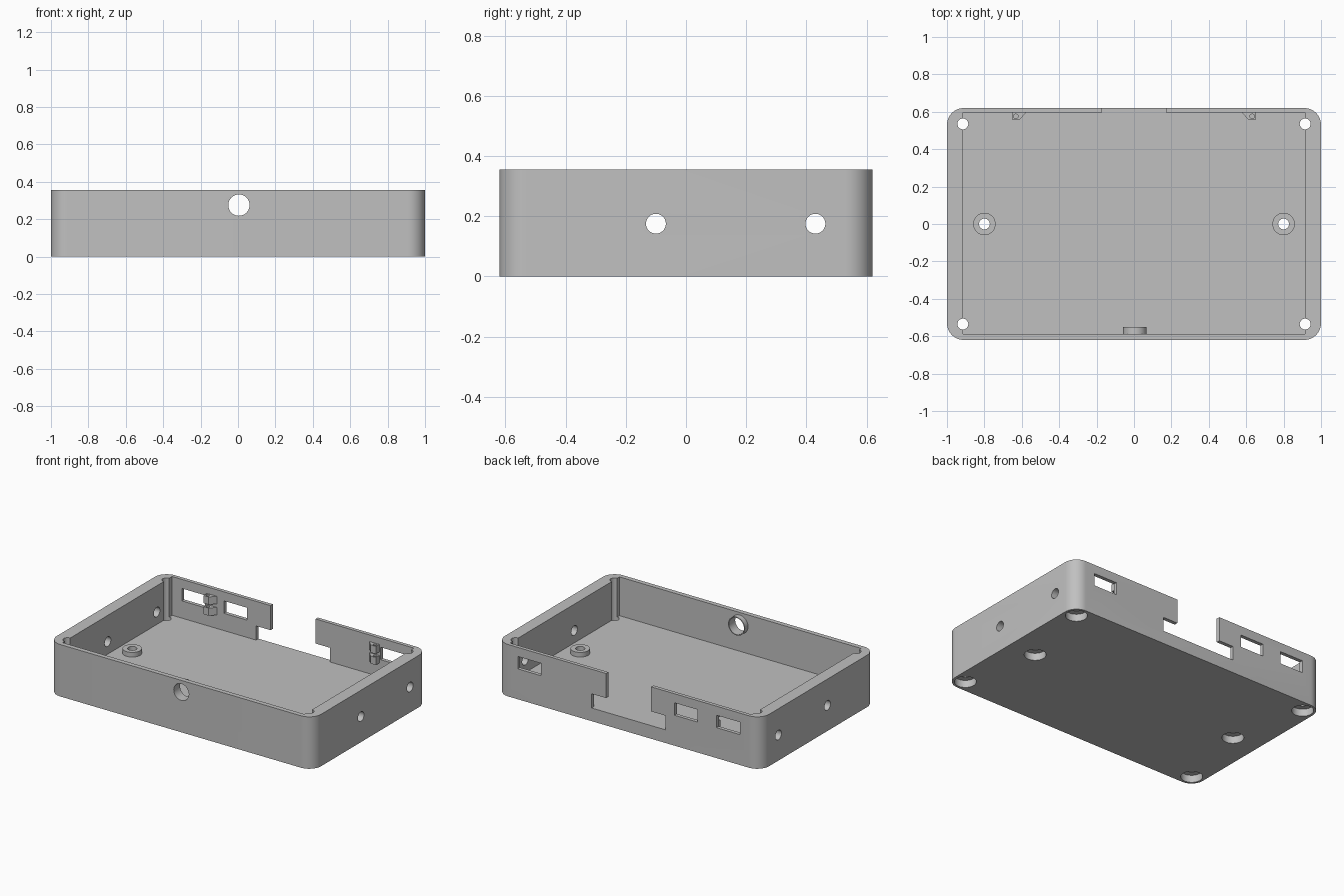
import bpy, bmesh, math
from mathutils import Matrix

if "Cube" in bpy.data.objects:
    bpy.data.objects.remove(bpy.data.objects["Cube"])

HX, HY, H, FLOOR = 1.0, 0.62, 0.355, 0.09
BACK, FRONT, SIDE = 0.595, -0.588, 0.915    # inner wall planes

grey = bpy.data.materials.new("plain grey")
grey.use_nodes = True
colour = (0.53, 0.53, 0.53, 1)
grey.diffuse_color = colour
grey.node_tree.nodes["Principled BSDF"].inputs["Base Color"].default_value = colour


def add(name, bm):
    bmesh.ops.recalc_face_normals(bm, faces=bm.faces)
    mesh = bpy.data.meshes.new(name)
    bm.to_mesh(mesh)
    bm.free()
    mesh.materials.append(grey)
    obj = bpy.data.objects.new(name, mesh)
    bpy.context.collection.objects.link(obj)
    return obj


def prism(name, points, z0, z1):
    bm = bmesh.new()
    face = bm.faces.new([bm.verts.new((x, y, z0)) for x, y in points])
    top = bmesh.ops.extrude_face_region(bm, geom=[face])["geom"]
    verts = [g for g in top if isinstance(g, bmesh.types.BMVert)]
    bmesh.ops.translate(bm, verts=verts, vec=(0, 0, z1 - z0))
    return add(name, bm)


def block(name, x0, x1, y0, y1, z0, z1):
    return prism(name, [(x0, y0), (x1, y0), (x1, y1), (x0, y1)], z0, z1)


def rod(name, axis, centre, radius, length, sides=40):
    bm = bmesh.new()
    bmesh.ops.create_cone(bm, cap_ends=True, segments=sides,
                          radius1=radius, radius2=radius, depth=length)
    turn = {"X": Matrix.Rotation(math.pi / 2, 4, "Y"),
            "Y": Matrix.Rotation(math.pi / 2, 4, "X"),
            "Z": Matrix.Identity(4)}[axis]
    bmesh.ops.transform(bm, matrix=Matrix.Translation(centre) @ turn, verts=bm.verts)
    return add(name, bm)


def cut(obj, cutter):
    cutter.hide_render = True
    mod = obj.modifiers.new("cut", "BOOLEAN")
    mod.operation = "DIFFERENCE"
    mod.solver = "EXACT"
    mod.object = cutter
    bpy.context.view_layer.objects.active = obj
    bpy.ops.object.modifier_apply(modifier=mod.name)
    bpy.data.objects.remove(cutter)


# Tray body with rounded upright corners
R, STEPS = 0.09, 12
outline = []
for k, (sx, sy) in enumerate([(1, 1), (-1, 1), (-1, -1), (1, -1)]):
    for i in range(STEPS + 1):
        a = math.pi / 2 * (k + i / STEPS)
        outline.append((sx * (HX - R) + R * math.cos(a), sy * (HY - R) + R * math.sin(a)))
tray = prism("tray", outline, 0, H)
parts = [tray]
cut(tray, block("pocket", -SIDE, SIDE, FRONT, BACK, FLOOR, 0.5))

# Stepped opening in the back wall
cut(tray, block("opening_top", -0.17, 0.17, 0.5, 0.7, FLOOR, 0.5))
cut(tray, block("opening_low", -0.28, 0.28, 0.5, 0.7, FLOOR, 0.187))

# Port windows in the back wall
for x in (0.75, -0.435, -0.753):
    cut(tray, block("port", x - 0.088, x + 0.088, 0.57, 0.7, 0.208, 0.293))

# Round holes in the side walls and the front wall
for y in (-0.1, 0.43):
    cut(tray, rod("side_hole", "X", (0, y, 0.175), 0.033, 2.4))
cut(tray, rod("front_hole", "Y", (0.005, -0.6, 0.275), 0.057, 0.2))

# Screw holes with wide recesses below
spots = [(sx * 0.915, sy * 0.535) for sx in (-1, 1) for sy in (-1, 1)]
spots += [(-0.8, 0), (0.8, 0)]
for x, y in spots:
    cut(tray, rod("screw_hole", "Z", (x, y, 0.2), 0.029, 0.8, 32))
    cut(tray, rod("recess", "Z", (x, y, 0), 0.068, 0.1))

# Standoff rings on the floor
for side, x in (("right", -0.8), ("left", 0.8)):
    ring = rod(side + "_standoff", "Z", (x, 0, FLOOR + 0.016), 0.06, 0.032)
    cut(ring, rod("bore", "Z", (x, 0, FLOOR), 0.029, 0.3, 32))
    parts.append(ring)

# Short collar inside the front hole
collar = rod("front_collar", "Y", (0.005, FRONT + 0.018, 0.275), 0.063, 0.036)
cut(collar, rod("bore", "Y", (0.005, FRONT, 0.275), 0.057, 0.3))
parts.append(collar)

# Paired lugs with pin holes on the back wall
for side, s in (("right", -1), ("left", 1)):
    shape = [(s * 0.652, BACK), (s * 0.577, BACK), (s * 0.612, 0.558), (s * 0.652, 0.558)]
    for level, z0 in (("lower", 0.182), ("upper", 0.258)):
        lug = prism(f"{side}_{level}_lug", shape, z0, z0 + 0.052)
        cut(lug, rod("pin_hole", "Z", (s * 0.632, 0.576, z0), 0.012, 0.3, 16))
        parts.append(lug)

# Smooth the round surfaces and keep the edges sharp
bpy.ops.object.select_all(action="DESELECT")
for part in parts:
    part.select_set(True)
bpy.context.view_layer.objects.active = tray
bpy.ops.object.shade_smooth_by_angle(angle=math.radians(30))
